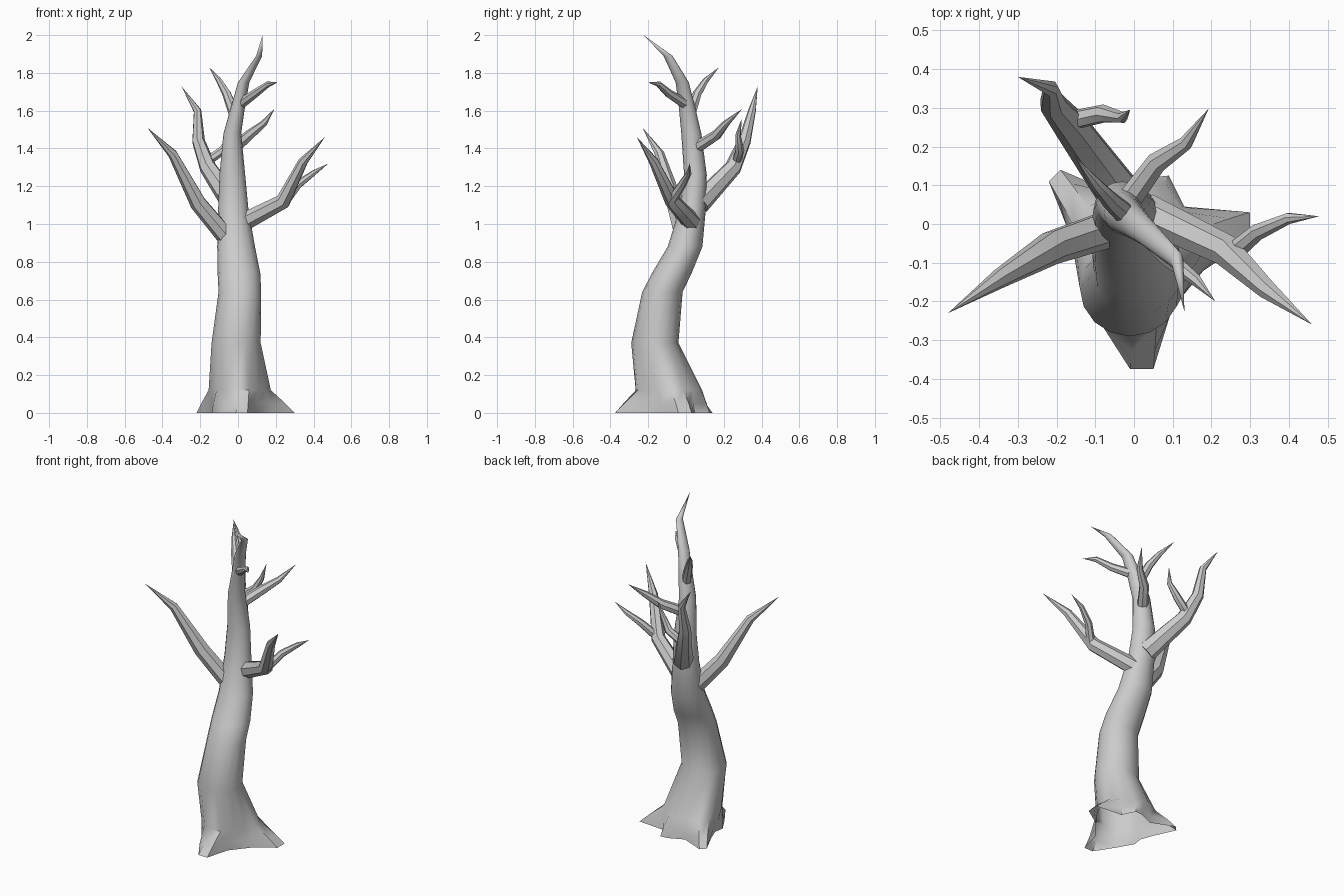
import bpy, bmesh
from math import sin, cos, pi
from mathutils import Vector

cube = bpy.data.objects.get("Cube")
if cube:
    bpy.data.objects.remove(cube)

bark = bpy.data.materials.new("grey_bark")
bark.use_nodes = True
GREY = (0.6, 0.6, 0.6, 1)
bark.diffuse_color = GREY
bark.node_tree.nodes["Principled BSDF"].inputs["Base Color"].default_value = GREY


def loft(name, rings, tip, cap):
    """Skin a list of rings and close them at a pointed tip."""
    bm = bmesh.new()
    loops = [[bm.verts.new(p) for p in ring] for ring in rings]
    n = len(loops[0])
    for a, b in zip(loops, loops[1:]):
        for i in range(n):
            j = (i + 1) % n
            bm.faces.new((a[i], a[j], b[j], b[i]))
    end = bm.verts.new(tip)
    for i in range(n):
        bm.faces.new((loops[-1][i], loops[-1][(i + 1) % n], end))
    if cap:
        bm.faces.new(loops[0][::-1])
    mesh = bpy.data.meshes.new(name)
    bm.to_mesh(mesh)
    bm.free()
    mesh.materials.append(bark)
    obj = bpy.data.objects.new(name, mesh)
    bpy.context.collection.objects.link(obj)
    bpy.ops.object.select_all(action='DESELECT')
    obj.select_set(True)
    bpy.context.view_layer.objects.active = obj
    bpy.ops.object.shade_smooth_by_angle(angle=0.75)


def branch(name, path, radii, sides=7):
    """Tapered tube along a path, ending in a point."""
    pts = [Vector(p) for p in path]
    side = Vector((0.3, 1, 0.1))
    rings = []
    for k, r in enumerate(radii):
        t = (pts[k + 1] - pts[k]).normalized()
        if k:
            t = (t + (pts[k] - pts[k - 1]).normalized()).normalized()
        side = (side - t * side.dot(t)).normalized()
        up = t.cross(side)
        rings.append([pts[k] + r * (side * cos(2 * pi * i / sides) + up * sin(2 * pi * i / sides))
                      for i in range(sides)])
    loft(name, rings, pts[-1], True)


# Root outline on the ground, counter-clockwise from +x
roots = [(.30, -.04), (.30, .03), (.13, .045), (.09, .125), (.04, .12), (-.05, .08),
         (-.19, .14), (-.22, .11), (-.16, -.02), (-.13, -.10), (-.14, -.16), (-.09, -.25),
         (-.01, -.375), (.05, -.375), (.09, -.23), (.18, -.12)]

# Trunk sections: z, centre x, centre y, half width, half depth, root share
sections = [(0, 0, -.08, .16, .17, 1), (.05, 0, -.08, .16, .17, .65),
            (.12, 0, -.085, .155, .165, .13), (.37, -.01, -.165, .13, .125, 0),
            (.64, .01, -.125, .113, .107, 0), (.74, .005, -.075, .113, .105, 0),
            (.88, -.01, -.005, .1, .092, 0), (1.08, -.025, .035, .08, .07, 0),
            (1.26, -.03, .05, .068, .06, 0), (1.48, -.03, .028, .047, .053, 0),
            (1.62, 0, .005, .037, .043, 0), (1.75, .03, -.02, .03, .035, 0),
            (1.89, .112, -.095, .016, .024, 0)]
rings = []
for z, cx, cy, rx, ry, share in sections:
    ring = []
    for i, (x, y) in enumerate(roots):
        a = 2 * pi * i / len(roots)
        smooth_pt = Vector((cx + rx * cos(a), cy + ry * sin(a), z))
        ring.append(smooth_pt.lerp(Vector((x, y, z)), share))
    rings.append(ring)
loft("trunk", rings, (.13, -.225, 2), False)

# Large side branches and their forks
branch("right_branch", [(-.06, -.01, .93), (-.21, -.06, 1.11), (-.345, -.14, 1.37), (-.48, -.23, 1.51)],
       (.05, .045, .026))
branch("left_branch", [(.03, .03, 1.01), (.24, -.07, 1.12), (.345, -.17, 1.33), (.46, -.26, 1.46)],
       (.05, .042, .026))
branch("left_fork", [(.25, -.08, 1.12), (.32, -.02, 1.21), (.40, .015, 1.27), (.478, .02, 1.32)],
       (.027, .022, .015))
branch("back_branch", [(-.03, .07, 1.11), (-.16, .25, 1.3), (-.21, .31, 1.44), (-.215, .35, 1.6),
                       (-.3, .38, 1.73)], (.06, .046, .035, .021))
branch("back_fork", [(-.15, .27, 1.34), (-.08, .285, 1.39), (-.03, .275, 1.47), (-.01, .295, 1.56)],
       (.025, .024, .015))

# Small upper branches
branch("upper_back_branch", [(-.02, .05, 1.4), (.06, .16, 1.47), (.135, .21, 1.53), (.193, .298, 1.61)],
       (.033, .028, .019))
branch("upper_right_branch", [(-.015, .02, 1.57), (-.06, .06, 1.69), (-.1, .105, 1.76), (-.153, .175, 1.83)],
       (.03, .024, .016))
branch("upper_left_branch", [(.02, -.01, 1.64), (.09, -.09, 1.69), (.16, -.145, 1.74), (.21, -.2, 1.75)],
       (.028, .023, .016))
